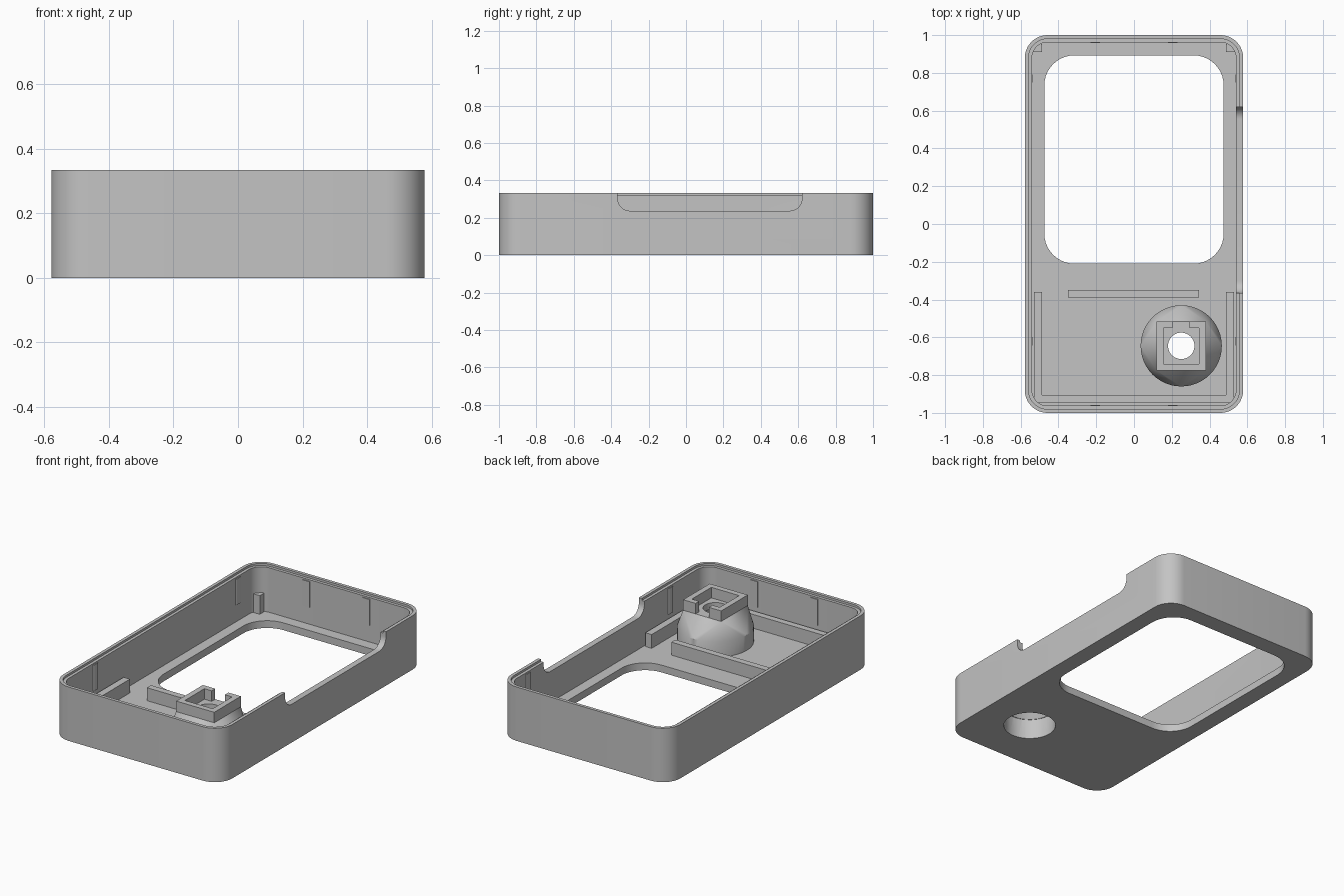
import bpy, bmesh, math
from mathutils import Matrix, Vector

cube = bpy.data.objects.get("Cube")
if cube:
    bpy.data.objects.remove(cube, do_unlink=True)

grey = bpy.data.materials.new("plain grey")
grey.use_nodes = True
colour = (0.55, 0.55, 0.55, 1)
grey.diffuse_color = colour
grey.node_tree.nodes["Principled BSDF"].inputs["Base Color"].default_value = colour

FLOOR, RIM = 0.045, 0.333
HALF_X, HALF_Y = 0.578, 1.0
BOSS = Vector((0.25, -0.645, 0))
ALONG_X = Matrix(((0, 0, 1, 0), (1, 0, 0, 0), (0, 1, 0, 0), (0, 0, 0, 1)))


def add(name, bm, matrix=None):
    if matrix:
        bm.transform(matrix)
    bmesh.ops.recalc_face_normals(bm, faces=bm.faces)
    mesh = bpy.data.meshes.new(name)
    bm.to_mesh(mesh)
    bm.free()
    mesh.materials.append(grey)
    obj = bpy.data.objects.new(name, mesh)
    bpy.context.collection.objects.link(obj)
    return obj


def rounded(x0, x1, y0, y1, r, steps=10):
    """Outline of a rectangle with rounded corners."""
    corners = ((x1 - r, y1 - r), (x0 + r, y1 - r), (x0 + r, y0 + r), (x1 - r, y0 + r))
    points = []
    for quarter, (cx, cy) in enumerate(corners):
        for i in range(steps + 1):
            a = (quarter + i / steps) * math.pi / 2
            points.append((cx + r * math.cos(a), cy + r * math.sin(a)))
    return points


def prism(name, outline, low, high, matrix=None):
    bm = bmesh.new()
    face = bm.faces.new([bm.verts.new((x, y, low)) for x, y in outline])
    up = bmesh.ops.extrude_face_region(bm, geom=[face])["geom"]
    bmesh.ops.translate(bm, verts=[v for v in up if isinstance(v, bmesh.types.BMVert)],
                        vec=(0, 0, high - low))
    # the extrusion drops the starting cap, so close the solid again
    bmesh.ops.holes_fill(bm, edges=[e for e in bm.edges if e.is_boundary], sides=0)
    return add(name, bm, matrix)


def box(name, x0, x1, y0, y1, low, high):
    return prism(name, [(x0, y0), (x1, y0), (x1, y1), (x0, y1)], low, high)


def cone(name, r0, r1, low, high):
    bm = bmesh.new()
    bmesh.ops.create_cone(bm, cap_ends=True, segments=48, radius1=r0, radius2=r1,
                          depth=high - low)
    return add(name, bm, Matrix.Translation(BOSS + Vector((0, 0, (low + high) / 2))))


def cut(target, *cutters):
    for cutter in cutters:
        mod = target.modifiers.new("cut", "BOOLEAN")
        mod.operation, mod.solver, mod.object = "DIFFERENCE", "EXACT", cutter
        bpy.context.view_layer.objects.active = target
        bpy.ops.object.modifier_apply(modifier=mod.name)
        bpy.data.objects.remove(cutter, do_unlink=True)


def inset(d):
    return rounded(d - HALF_X, HALF_X - d, d - HALF_Y, HALF_Y - d, 0.12 - d)


# Tray with a stepped rim, window and bore
shell = prism("case_shell", inset(0), 0, RIM)
cut(shell,
    prism("cavity", inset(0.038), FLOOR, 0.5),
    prism("rim_step", inset(0.02), 0.32, 0.5),
    prism("window", rounded(-0.475, 0.475, -0.21, 0.893, 0.16), -0.1, 0.2),
    cone("floor_bore", 0.15, 0.15, -0.1, 0.1))

# Slanted cable notch and side wall openings
notch_place = Matrix.Translation((-0.56, 0.31, 0)) @ Matrix.Rotation(math.radians(40), 4, "Z")
notch_place = Matrix.Translation((-0.56, 0.31, 0)) @ Matrix.Rotation(math.radians(-40), 4, "Z")
cut(shell,
    prism("cable_notch", rounded(-0.03, 0.03, 0.265, 0.6, 0.027), -0.1, 0.1,
          notch_place @ ALONG_X),
    prism("left_opening", rounded(-0.365, 0.62, 0.237, 0.6, 0.065), 0.5, 0.7, ALONG_X),
    prism("right_opening", rounded(-0.275, 0.2, 0.237, 0.6, 0.03), -0.7, -0.5, ALONG_X))

# Boss: round base blending into a square socket
S = 0.13
bm = bmesh.new()
for low in (0.02, 0.14):
    bmesh.ops.create_circle(bm, segments=48, radius=0.215,
                            matrix=Matrix.Translation(BOSS + Vector((0, 0, low))))
for x, y in ((-S, -S), (S, -S), (S, S), (-S, S)):
    bm.verts.new(BOSS + Vector((x, y, 0.25)))
bmesh.ops.delete(bm, geom=bm.edges[:], context="EDGES_FACES")
bmesh.ops.convex_hull(bm, input=bm.verts[:])
boss = add("boss", bm)
cut(boss,
    cone("boss_bore", 0.15, 0.15, -0.1, 0.125),
    cone("boss_taper", 0.15, 0.09, 0.12, 0.21),
    cone("boss_hole", 0.07, 0.07, 0.15, 0.4))

bx, by = BOSS.x, BOSS.y
socket = box("socket", bx - S, bx + S, by - S, by + S, 0.25, 0.315)
cut(socket,
    box("pocket", bx - 0.095, bx + 0.095, by - 0.095, by + 0.095, 0.2, 0.4),
    box("key_slot", bx - 0.045, bx + 0.045, by, by + 0.2, 0.2, 0.4))

# Floor ribs
box("cross_rib", -0.35, 0.345, -0.39, -0.35, 0.03, 0.125)
rib = box("surround_rib", -0.53, 0.53, -0.945, -0.36, 0.03, 0.13)
cut(rib, box("rib_gap", -0.487, 0.487, -0.905, -0.2, 0, 0.3))

# Corner posts and shallow snap ridges, mirrored left and right
for side, label in ((1, "left"), (-1, "right")):
    xs = sorted((side * 0.488, side * 0.532))
    box(label + "_corner_post", *xs, 0.91, 0.952, 0.03, 0.16)
    for y, end in ((0.77, "back"), (-0.62, "front")):
        x = side * 0.547
        prism(f"{label}_{end}_side_ridge",
              rounded(x - 0.012, x + 0.012, y - 0.025, y + 0.025, 0.011), 0.15, 0.31)
    for y, end in ((0.966, "back"), (-0.966, "front")):
        box(f"{label}_{end}_end_ridge", side * 0.205 - 0.025, side * 0.205 + 0.025,
            y - 0.009, y + 0.009, 0.15, 0.31)

# Smooth the rounded walls, keeping crisp edges
bpy.ops.object.select_all(action="DESELECT")
for obj in (shell, boss):
    obj.select_set(True)
bpy.context.view_layer.objects.active = shell
bpy.ops.object.shade_smooth_by_angle(angle=math.radians(30))
